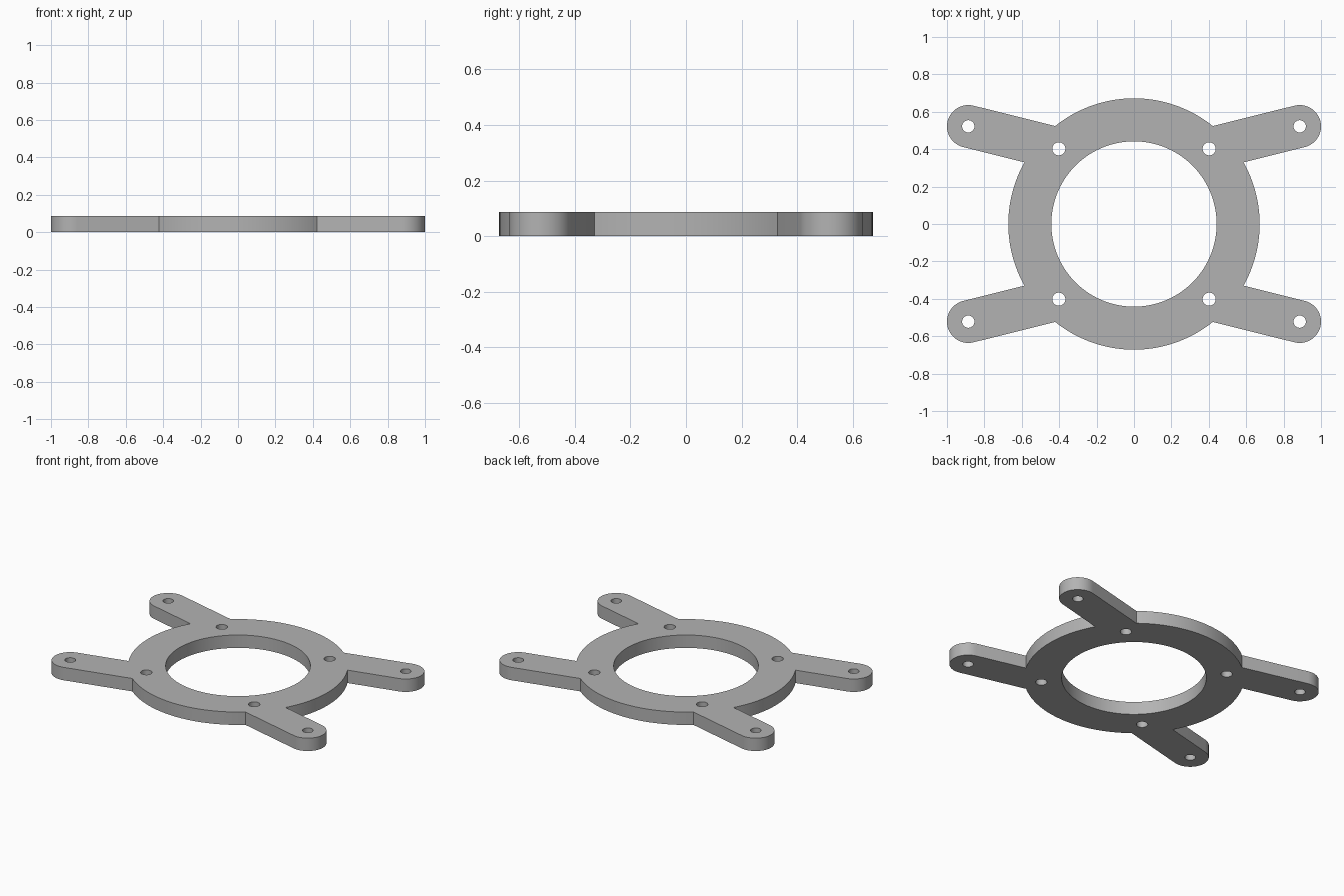
import bpy, bmesh
from math import sin, cos, asin, radians, pi

cube = bpy.data.objects.get("Cube")
if cube:
    bpy.data.objects.remove(cube, do_unlink=True)

THICK = 0.087
RING_R, BORE_R = 0.672, 0.442
TIP, TIP_R = (0.886, 0.522), 0.114
ARM = radians(14)
SCREW = 0.402


def arc(cx, cy, r, start, end, steps):
    return [(cx + r * cos(start + (end - start) * i / steps),
             cy + r * sin(start + (end - start) * i / steps)) for i in range(steps + 1)]


def circle(cx, cy, r, steps):
    return arc(cx, cy, r, 0, 2 * pi, steps)[:-1]


# One quarter of the outline: rim, rounded arm, rim
offset = TIP[1] * cos(ARM) - TIP[0] * sin(ARM)
low = ARM + asin((offset - TIP_R) / RING_R)
high = ARM + asin((offset + TIP_R) / RING_R)
quarter = (arc(0, 0, RING_R, 0, low, 16)
           + arc(*TIP, TIP_R, ARM - pi / 2, ARM + pi / 2, 24)
           + arc(0, 0, RING_R, high, pi / 2, 20))

# Mirror the quarter into a closed outline
half = quarter + [(-x, y) for x, y in reversed(quarter[:-1])]
outline = half + [(x, -y) for x, y in reversed(half[1:-1])]

# Centre bore, inner screw holes and arm holes
loops = [outline, circle(0, 0, BORE_R, 96)]
for sx in (-1, 1):
    for sy in (-1, 1):
        loops.append(circle(sx * SCREW, sy * SCREW, 0.035, 32))
        loops.append(circle(sx * TIP[0], sy * TIP[1], 0.033, 32))

# Fill the profile and extrude it to a plate
bm = bmesh.new()
for points in loops:
    verts = [bm.verts.new((x, y, 0)) for x, y in points]
    for i, v in enumerate(verts):
        bm.edges.new((verts[i - 1], v))
bmesh.ops.triangle_fill(bm, edges=bm.edges[:], use_beauty=True)
top = bmesh.ops.extrude_face_region(bm, geom=bm.faces[:], use_keep_orig=True)
bmesh.ops.translate(bm, vec=(0, 0, THICK),
                    verts=[g for g in top["geom"] if isinstance(g, bmesh.types.BMVert)])
bmesh.ops.recalc_face_normals(bm, faces=bm.faces[:])

mesh = bpy.data.meshes.new("mounting_plate")
bm.to_mesh(mesh)
bm.free()
plate = bpy.data.objects.new("mounting_plate", mesh)
bpy.context.collection.objects.link(plate)

# Plain grey finish
grey = bpy.data.materials.new("grey")
grey.use_nodes = True
colour = (0.45, 0.45, 0.45, 1)
grey.diffuse_color = colour
grey.node_tree.nodes["Principled BSDF"].inputs["Base Color"].default_value = colour
mesh.materials.append(grey)

# Smooth curved walls, sharp rims
bpy.ops.object.select_all(action="DESELECT")
plate.select_set(True)
bpy.context.view_layer.objects.active = plate
bpy.ops.object.shade_smooth_by_angle(angle=radians(20))
